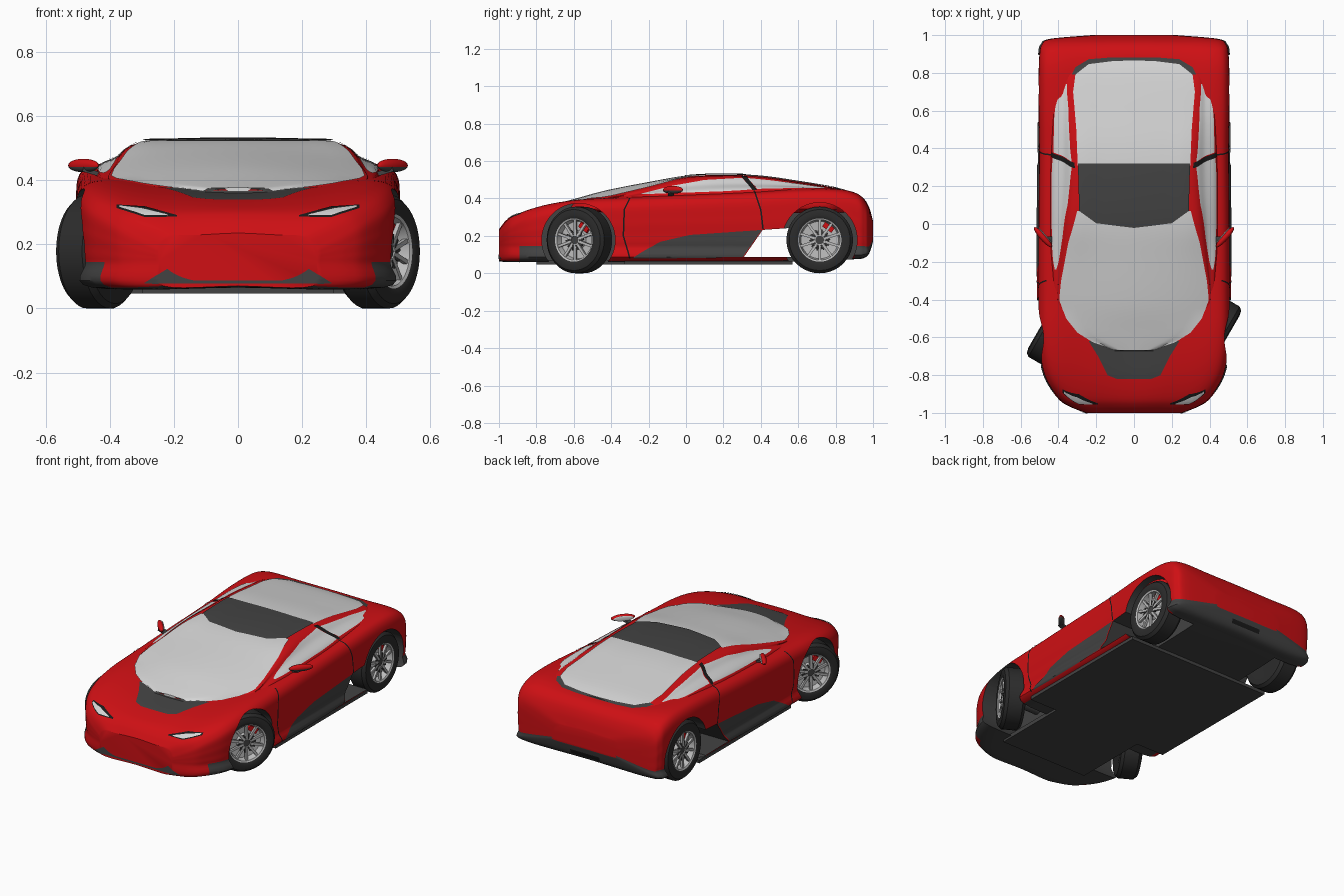
import bpy, bmesh, math
from mathutils import Vector, Matrix
from mathutils.bvhtree import BVHTree

if "Cube" in bpy.data.objects:
    bpy.data.objects.remove(bpy.data.objects["Cube"])

# Materials
PALETTE = [("red_paint", (.62, .005, .007)), ("dark_trim", (.055, .055, .055)),
           ("pale_glass", (.66, .66, .66)), ("tyre_rubber", (.025, .025, .025)),
           ("rim_metal", (.5, .5, .5)), ("seam_black", (.01, .01, .01))]
RED, TRIM, GLASS, RUBBER, METAL, BLACK = range(len(PALETTE))
MATS = []
for label, rgb in PALETTE:
    m = bpy.data.materials.new(label)
    m.use_nodes = True
    m.diffuse_color = (*rgb, 1)
    m.node_tree.nodes["Principled BSDF"].inputs["Base Color"].default_value = (*rgb, 1)
    MATS.append(m)
PARTS = []


def finish(name, bm, fix=True):
    if fix:
        bmesh.ops.recalc_face_normals(bm, faces=bm.faces[:])
    mesh = bpy.data.meshes.new(name)
    bm.to_mesh(mesh)
    bm.free()
    for m in MATS:
        mesh.materials.append(m)
    obj = bpy.data.objects.new(name, mesh)
    bpy.context.collection.objects.link(obj)
    PARTS.append(obj)
    return obj


def paint(bm, mat):
    for f in bm.faces:
        f.material_index = mat


def spline(pts, n, closed=False):
    m, out = len(pts), []
    get = lambda i: pts[i % m] if closed else pts[max(0, min(i, m - 1))]
    for i in range(m if closed else m - 1):
        a, b, c, d = (get(i + k) for k in (-1, 0, 1, 2))
        for j in range(n):
            t = j / n
            out.append(b + (c - a) * (t / 2) + (2 * a - 5 * b + 4 * c - d) * (t * t / 2)
                       + (3 * b - a - 3 * c + d) * (t ** 3 / 2))
    return out if closed else out + [pts[-1]]


def loft(name, halves, colour, n=6):
    """Skin mirrored half sections, each a (y, [(x, z), ...]) pair."""
    rings = []
    for y, half in halves:
        ring = half + [(-x, z) for x, z in half[-2:0:-1]]
        rings.append([Vector((x, y, z)) for x, z in ring])
    keys = len(rings[0])
    lines = [spline(list(line), n) for line in zip(*rings)]
    bm = bmesh.new()
    grid = [[bm.verts.new(p) for p in spline(list(ring), n, True)] for ring in zip(*lines)]
    size = len(grid[0])
    for a, b in zip(grid, grid[1:]):
        for i in range(size):
            j = (i + 1) % size
            f = bm.faces.new((a[i], a[j], b[j], b[i]))
            k = (i + .5) / n
            f.material_index = colour(min(k, keys - k), f.calc_center_median().y)
    for ring in (grid[0], grid[-1]):
        bm.faces.new(ring)
    return finish(name, bm)


def prism(name, outline, x0, x1, mat):
    """Extrude a (y, z) outline along x."""
    bm = bmesh.new()
    f = bm.faces.new([bm.verts.new((x0, y, z)) for y, z in outline])
    ext = bmesh.ops.extrude_face_region(bm, geom=[f])["geom"]
    bmesh.ops.translate(bm, verts=[v for v in ext if isinstance(v, bmesh.types.BMVert)],
                        vec=(x1 - x0, 0, 0))
    paint(bm, mat)
    return finish(name, bm)


# Body shell: y, half width, centre height, crest height, bottom height
def body_section(y, w, zc, zf, zb):
    z3, z6 = zf - .035, max(.145, zb + .015)
    z4 = z6 + .6 * (z3 - z6)
    return y, [(0, zc), (.45 * w, (zc + zf) / 2), (.84 * w, zf), (.98 * w, z3), (w, z4),
               (.995 * w, (z4 + z6) / 2), (.985 * w, z6), (.93 * w, zb), (0, zb)]


BODY = [(-1, .25, .235, .225, .07), (-.965, .34, .28, .27, .066), (-.92, .4, .31, .305, .065),
        (-.82, .465, .338, .345, .065), (-.7, .495, .355, .375, .065), (-.55, .505, .37, .395, .065),
        (-.35, .505, .385, .405, .065), (0, .505, .4, .42, .065), (.35, .502, .42, .435, .065),
        (.6, .505, .435, .45, .07), (.8, .505, .435, .45, .075), (.9, .5, .428, .43, .08),
        (.95, .488, .4, .395, .085), (.98, .44, .35, .34, .11), (1, .22, .28, .27, .17)]


def body_colour(k, y):
    return TRIM if k > 7 or (k > 6 and (y > .9 or -.89 < y < -.7)) else RED


body = loft("body_shell", [body_section(*s) for s in BODY], body_colour)

# Cabin: y, centre height, roof edge x and z, belt x and z
CABIN = [(-.67, .372, .08, .368, .12, .34), (-.57, .4, .28, .386, .31, .36),
         (-.42, .44, .385, .407, .41, .385), (-.2, .483, .355, .46, .435, .41),
         (0, .517, .328, .506, .44, .42), (.2, .526, .308, .517, .44, .43),
         (.4, .518, .308, .511, .437, .435), (.6, .49, .318, .484, .43, .44),
         (.78, .46, .32, .456, .405, .43), (.87, .435, .24, .432, .28, .41)]
cabin = loft("cabin", [(y, [(0, zt), (.55 * xr, zt * .7 + zr * .3), (xr, zr),
                            ((xr + xb) / 2, (zr + zb) / 2), (xb, zb), (xb, .33), (0, .33)])
                       for y, zt, xr, zr, xb, zb in CABIN], lambda k, y: RED)

# Surface used to lay thin panels onto the shell
verts, polys = [], []
for o in (body, cabin):
    base = len(verts)
    verts += [v.co.copy() for v in o.data.vertices]
    polys += [[base + i for i in p.vertices] for p in o.data.polygons]
SKIN = BVHTree.FromPolygons(verts, polys)
VIEW = {"top": lambda u, v: ((u, v, 2), (0, 0, -1)), "front": lambda u, v: ((u, -2, v), (0, 1, 0)),
        "back": lambda u, v: ((u, 2, v), (0, -1, 0)), "left": lambda u, v: ((2, u, v), (-1, 0, 0)),
        "right": lambda u, v: ((-2, u, v), (1, 0, 0))}


def along(pts, t):
    s = t * (len(pts) - 1)
    i = min(int(s), len(pts) - 2)
    return Vector(pts[i]).lerp(Vector(pts[i + 1]), s - i)


def panel(name, mat, view, edge_a, edge_b, lift=.003, rows=60, cols=20):
    """Thin sheet between two edge lines, projected onto the shell."""
    bm = bmesh.new()
    grid = []
    for r in range(rows + 1):
        a, b = along(edge_a, r / rows), along(edge_b, r / rows)
        line = []
        for c in range(cols + 1):
            start, ray = VIEW[view](*a.lerp(b, c / cols))
            hit, normal, _, _ = SKIN.ray_cast(Vector(start), Vector(ray))
            if hit is not None and normal.dot(Vector(ray)) > 0:
                normal = -normal
            line.append(None if hit is None else bm.verts.new(hit + normal * lift))
        grid.append(line)
    for p, q in zip(grid, grid[1:]):
        for c in range(cols):
            quad = (p[c], p[c + 1], q[c + 1], q[c])
            if None not in quad:
                f = bm.faces.new(quad)
                f.material_index = mat
                f.normal_update()
                if f.normal.dot(Vector(ray)) > 0:
                    f.normal_flip()
    return finish(name, bm, False)


def across(pts):
    return [(-x, y) for x, y in pts], pts


# Glass, roof and bonnet panels
panel("bonnet_panel", TRIM, "top", *across([(.09, -.82), (.14, -.8), (.19, -.7), (.24, -.62)]), .002)
panel("windshield", GLASS, "top", *across(
    [(.01, -.672), (.12, -.66), (.22, -.625), (.3, -.575), (.36, -.5), (.395, -.4),
     (.385, -.3), (.347, -.1), (.318, 0), (.3, .07)]), .005)
panel("rear_glass_surround", TRIM, "top", *across([(.33, .79), (.31, .83), (.24, .872), (.14, .88)]), .002)
panel("rear_glass", GLASS, "top", *across(
    [(.297, .31), (.305, .5), (.322, .7), (.31, .79), (.24, .845), (.12, .86), (.01, .865)]), .005)
panel("roof_panel", TRIM, "top", [(-.29, .07), (-.2, .005), (0, -.02), (.2, .005), (.29, .07)],
      [(-.295, .32), (.295, .32)], .008)

# Front lip and rear plate recess
panel("front_lip", TRIM, "front", [(-.29, .081), (-.22, .124), (-.18, .088), (.18, .088), (.22, .124), (.29, .081)],
      [(-.29, .078), (.29, .078)])
panel("plate_recess", BLACK, "back", [(-.1, .115), (.1, .115)], [(-.1, .14), (.1, .14)])


def seam(name, side, pts, w=.004):
    panel(name, BLACK, side, [(y - w, z) for y, z in pts], [(y + w, z) for y, z in pts], cols=2)


# Side windows, pillars, seams, sill panels and headlights
for side, s in (("left", 1), ("right", -1)):
    panel(side + "_door_window", GLASS, side, [(-.24, .423), (-.07, .467), (.1, .497), (.3, .508)],
          [(-.24, .42), (0, .43), (.2, .437), (.355, .446)])
    panel(side + "_quarter_window", GLASS, side, [(.33, .507), (.45, .495), (.6, .477), (.74, .457)],
          [(.38, .449), (.5, .452), (.62, .453), (.74, .454)])
    panel(side + "_door_pillar", BLACK, side, [(.295, .515), (.355, .442)], [(.325, .513), (.38, .442)], .005)
    seam(side + "_front_seam", side, [(-.3, .4), (-.33, .34), (-.335, .2), (-.3, .08)])
    seam(side + "_rear_seam", side, [(.365, .44), (.4, .34), (.412, .236)])
    panel(side + "_sill_panel", TRIM, side, [(-.28, .086), (-.14, .168), (.02, .205), (.405, .232)],
          [(-.28, .082), (-.1, .082), (.1, .084), (.305, .088)])
    panel(side + "_headlight_edge", BLACK, "front", [(s * .19, .29), (s * .29, .317), (s * .378, .323)],
          [(s * .19, .285), (s * .29, .284), (s * .378, .312)], .002)
    panel(side + "_headlight", GLASS, "front", [(s * .22, .291), (s * .3, .31), (s * .37, .319)],
          [(s * .22, .287), (s * .29, .288), (s * .37, .313)], .005)


# Wheel arches and side openings
def cut(outline, x0, x1):
    tool = prism("cutter", outline, x0, x1, TRIM)
    tool.hide_render = True
    mod = body.modifiers.new("cut", "BOOLEAN")
    mod.operation, mod.solver, mod.object = "DIFFERENCE", "EXACT", tool
    bpy.context.view_layer.objects.active = body
    bpy.ops.object.modifier_apply(modifier=mod.name)
    PARTS.remove(tool)
    bpy.data.objects.remove(tool)


def circle(y, z, r, n=48):
    return [(y + r * math.cos(i * math.tau / n), z + r * math.sin(i * math.tau / n)) for i in range(n)]


FRONT_Y, REAR_Y, AXLE_Z = -.57, .715, .178
for s in (1, -1):
    cut(circle(FRONT_Y - .005, AXLE_Z, .196), s * .24, s * .7)
    cut(circle(REAR_Y, AXLE_Z, .2), s * .3, s * .7)
cut([(.31, .088), (.41, .232), (.6, .245), (.6, .088)], -.7, .7)

# Floor and axles
prism("floor_plate", [(-.33, .046), (.57, .046), (.57, .066), (-.33, .066)], -.49, .49, TRIM)
prism("front_floor", [(-.8, .046), (-.33, .046), (-.33, .07), (-.8, .07)], -.3, .3, TRIM)
for name, y in (("front_axle", FRONT_Y), ("rear_axle", REAR_Y)):
    prism(name, circle(y, AXLE_Z, .03, 16), -.42, .42, TRIM)


# Wheels: turned tyre and rim, then spokes, hub and brake caliper
def box(bm, size, matrix, mat):
    made = bmesh.ops.create_cube(bm, size=1, matrix=matrix @ Matrix.Diagonal((*size, 1)))
    for f in {f for v in made["verts"] for f in v.link_faces}:
        f.material_index = mat


def wheel(name, centre, turn):
    profile = [(.06, .116), (.066, .135), (.06, .163), (.042, .178), (-.042, .178), (-.06, .163),
               (-.062, .12), (-.05, 0)]
    rim = [(.06, .116), (.055, .108), (.02, .1), (.015, .05), (.045, .03), (.045, 0)]
    bm = bmesh.new()
    for line, mat in ((profile, RUBBER), (rim, METAL)):
        old = set(bm.faces)
        vs = [bm.verts.new((x, 0, r)) for x, r in line]
        es = [bm.edges.new(p) for p in zip(vs, vs[1:])]
        bmesh.ops.spin(bm, geom=vs + es, axis=(1, 0, 0), cent=(0, 0, 0), steps=40, angle=math.tau)
        for f in set(bm.faces) - old:
            f.material_index = mat if f.calc_center_median().yz.length > .02 else TRIM
    bmesh.ops.remove_doubles(bm, verts=bm.verts[:], dist=.0005)
    bmesh.ops.recalc_face_normals(bm, faces=bm.faces[:])
    for i in range(10):
        spin = Matrix.Rotation(i * math.tau / 10, 4, "X")
        box(bm, (.014, .014, .085), spin @ Matrix.Translation((.044, 0, .065)), METAL)
        box(bm, (.006, .008, .03), spin @ Matrix.Translation((.049, .012, .04)), TRIM)
    box(bm, (.02, .06, .03), Matrix.Rotation(-.6, 4, "X") @ Matrix.Translation((.026, 0, .082)), RED)
    bm.transform(Matrix.Translation(centre) @ Matrix.Rotation(turn, 4, "Z"))
    finish(name, bm, False)


for side, s in (("left", 1), ("right", -1)):
    flip = 0 if s > 0 else math.pi
    wheel(side + "_front_wheel", (s * .434, FRONT_Y, AXLE_Z), flip - math.radians(30))
    wheel(side + "_rear_wheel", (s * .43, REAR_Y, AXLE_Z), flip)

    # Door mirror: red cap, dark underside, pale glass and a stalk
    frame = Matrix.Translation((s * .482, -.07, .446)) @ Matrix.Rotation(s * .85, 4, "Z")
    for part, size, shift in (("mirror", (.07, .017, .021), 0), ("mirror_glass", (.058, .004, .016), .015)):
        bm = bmesh.new()
        bmesh.ops.create_uvsphere(bm, u_segments=24, v_segments=16, radius=1)
        for f in bm.faces:
            low = f.calc_center_median().z < -.2
            f.material_index = GLASS if shift else TRIM if low else RED
        bm.transform(frame @ Matrix.Translation((0, shift, 0)) @ Matrix.Diagonal((*size, 1)))
        finish(side + "_" + part, bm)
    bm = bmesh.new()
    box(bm, (.07, .03, .014), Matrix.Translation((s * .45, -.08, .424)) @ Matrix.Rotation(-s * .3, 4, "Y"), TRIM)
    finish(side + "_mirror_stalk", bm)

# Smooth shading with sharp edges kept
bpy.ops.object.select_all(action="DESELECT")
for o in PARTS:
    o.select_set(True)
bpy.context.view_layer.objects.active = body
bpy.ops.object.shade_smooth_by_angle(angle=math.radians(35))
